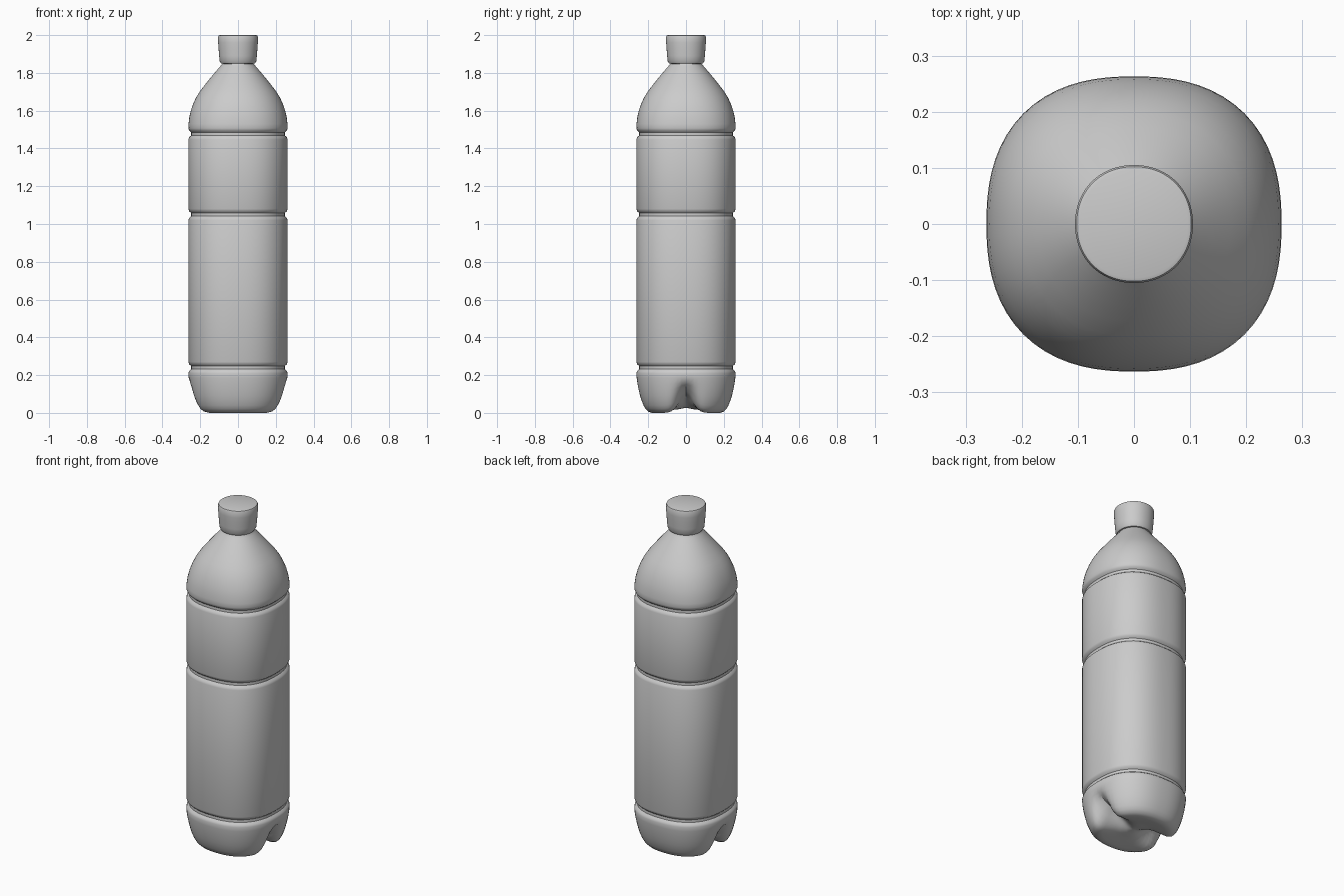
import bpy, bmesh, math

if "Cube" in bpy.data.objects:
    bpy.data.objects.remove(bpy.data.objects["Cube"])

SEG = 72


def ring_point(r, n, i):
    """Point i on a superellipse (n = 2 is a circle, larger is squarer)."""
    a = 2 * math.pi * i / SEG
    c, s = math.cos(a), math.sin(a)
    k = r / (abs(c) ** n + abs(s) ** n) ** (1 / n)
    return k * c, k * s


def lathe(name, profile, shape=None):
    """Skin (radius, z, squareness) rings bottom to top and cap both ends."""
    bm = bmesh.new()
    rings = []
    for r, z, n in profile:
        rings.append([bm.verts.new((*ring_point(r, n, i), z)) for i in range(SEG)])
    for lo, hi in zip(rings, rings[1:]):
        for i in range(SEG):
            j = (i + 1) % SEG
            bm.faces.new((lo[i], lo[j], hi[j], hi[i]))
    bm.faces.new(rings[0][::-1])
    bm.faces.new(rings[-1])
    if shape:
        for v in bm.verts:
            shape(v.co)
    mesh = bpy.data.meshes.new(name)
    bm.to_mesh(mesh)
    bm.free()
    ob = bpy.data.objects.new(name, mesh)
    bpy.context.collection.objects.link(ob)
    bpy.ops.object.select_all(action='DESELECT')
    ob.select_set(True)
    bpy.context.view_layer.objects.active = ob
    bpy.ops.object.shade_smooth_by_angle(angle=math.radians(35))
    return ob


def foot_notch(co):
    """Press a channel along x into the base, deepest at both side walls."""
    top = 0.17
    if co.z < top:
        fade = 1 - co.z / top
        w = math.exp(-(co.y / 0.05) ** 2) * fade
        t = min(abs(co.x) / 0.2, 1)
        co.z += w * (0.015 + 0.085 * t * t * (3 - 2 * t))
        co.x *= 1 - 0.25 * w * t


def groove(z, r=0.263, depth=0.015):
    """Narrow ring groove around the body."""
    return [(r, z - 0.03), (r - 0.004, z - 0.018), (r - depth, z - 0.008),
            (r - depth, z + 0.008), (r - 0.004, z + 0.018), (r, z + 0.03)]


# Bottle body: foot, grooved straight wall, dome shoulder and neck
base = [(0.01, 0.012), (0.04, 0.012), (0.07, 0.014), (0.10, 0.012), (0.13, 0.006),
        (0.16, 0.002), (0.18, 0.0), (0.20, 0.007), (0.215, 0.022), (0.225, 0.04),
        (0.235, 0.065), (0.243, 0.09), (0.25, 0.12), (0.256, 0.15), (0.261, 0.185)]
wall = groove(0.24) + groove(1.05) + groove(1.477)
dome = [(0.262, 1.53), (0.258, 1.565), (0.25, 1.6), (0.238, 1.635), (0.222, 1.67),
        (0.2, 1.705), (0.173, 1.74), (0.145, 1.775), (0.117, 1.808),
        (0.094, 1.835), (0.082, 1.85), (0.078, 1.87)]
square = 2.4
body = [(r, z, square) for r, z in base + wall]
body += [(r, z, 2 + (square - 2) * max(0, (1.87 - z) / 0.37)) for r, z in dome]
lathe("bottle_body", body, foot_notch)

# Screw cap
cap = [(0.072, 1.846), (0.09, 1.85), (0.097, 1.862), (0.1, 1.89), (0.103, 1.93),
       (0.105, 1.96), (0.105, 1.992), (0.102, 1.998), (0.096, 2.0)]
lathe("cap", [(r, z, 2.1) for r, z in cap])
